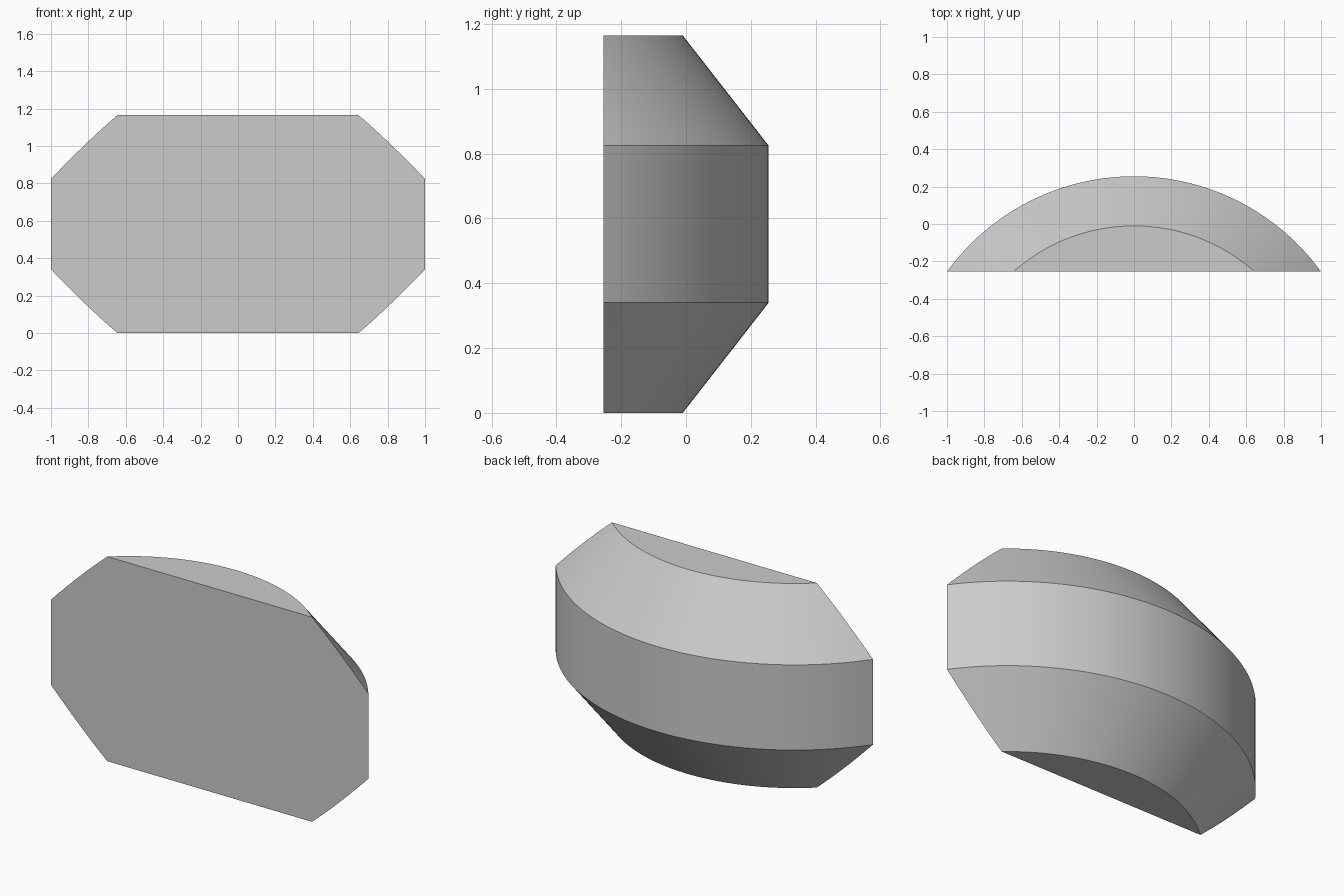
import bpy
import bmesh
from math import radians
from mathutils import Matrix, Vector

cube = bpy.data.objects.get("Cube")
if cube:
    bpy.data.objects.remove(cube, do_unlink=True)

AXIS = Vector((0, -0.98, 0))
FRONT_Y = -0.255
SWEEP = radians(120)
# Bevelled drum profile: radius from the axis, height
PROFILE = [(0, 0), (0.97, 0), (1.235, 0.34), (1.235, 0.825), (0.97, 1.165), (0, 1.165)]

grey = bpy.data.materials.new("light grey")
grey.use_nodes = True
colour = (0.6, 0.6, 0.6, 1)
grey.diffuse_color = colour
grey.node_tree.nodes["Principled BSDF"].inputs["Base Color"].default_value = colour

# Sweep the profile around the upright axis
bm = bmesh.new()
start = Matrix.Rotation(-SWEEP / 2, 3, "Z")
verts = [bm.verts.new(AXIS + start @ Vector((0, r, z))) for r, z in PROFILE]
edges = [bm.edges.new(pair) for pair in zip(verts, verts[1:])]
bmesh.ops.spin(bm, geom=verts + edges, cent=AXIS, axis=(0, 0, 1),
               angle=SWEEP, steps=72)
bmesh.ops.remove_doubles(bm, verts=bm.verts[:], dist=0.0001)

# Slice off the front and close it with one flat face
bmesh.ops.bisect_plane(bm, geom=bm.verts[:] + bm.edges[:] + bm.faces[:],
                       plane_co=(0, FRONT_Y, 0), plane_no=(0, 1, 0), clear_inner=True)
rim = [e for e in bm.edges if e.is_boundary]
bmesh.ops.edgeloop_fill(bm, edges=rim)

# Merge the flat top and bottom
bmesh.ops.dissolve_limit(bm, angle_limit=radians(0.1), verts=bm.verts[:], edges=bm.edges[:])
bmesh.ops.recalc_face_normals(bm, faces=bm.faces[:])

mesh = bpy.data.meshes.new("bevelled_drum_segment")
bm.to_mesh(mesh)
bm.free()
mesh.materials.append(grey)
segment = bpy.data.objects.new("bevelled_drum_segment", mesh)
bpy.context.collection.objects.link(segment)

bpy.ops.object.select_all(action="DESELECT")
segment.select_set(True)
bpy.context.view_layer.objects.active = segment
bpy.ops.object.shade_smooth_by_angle(angle=radians(30))
